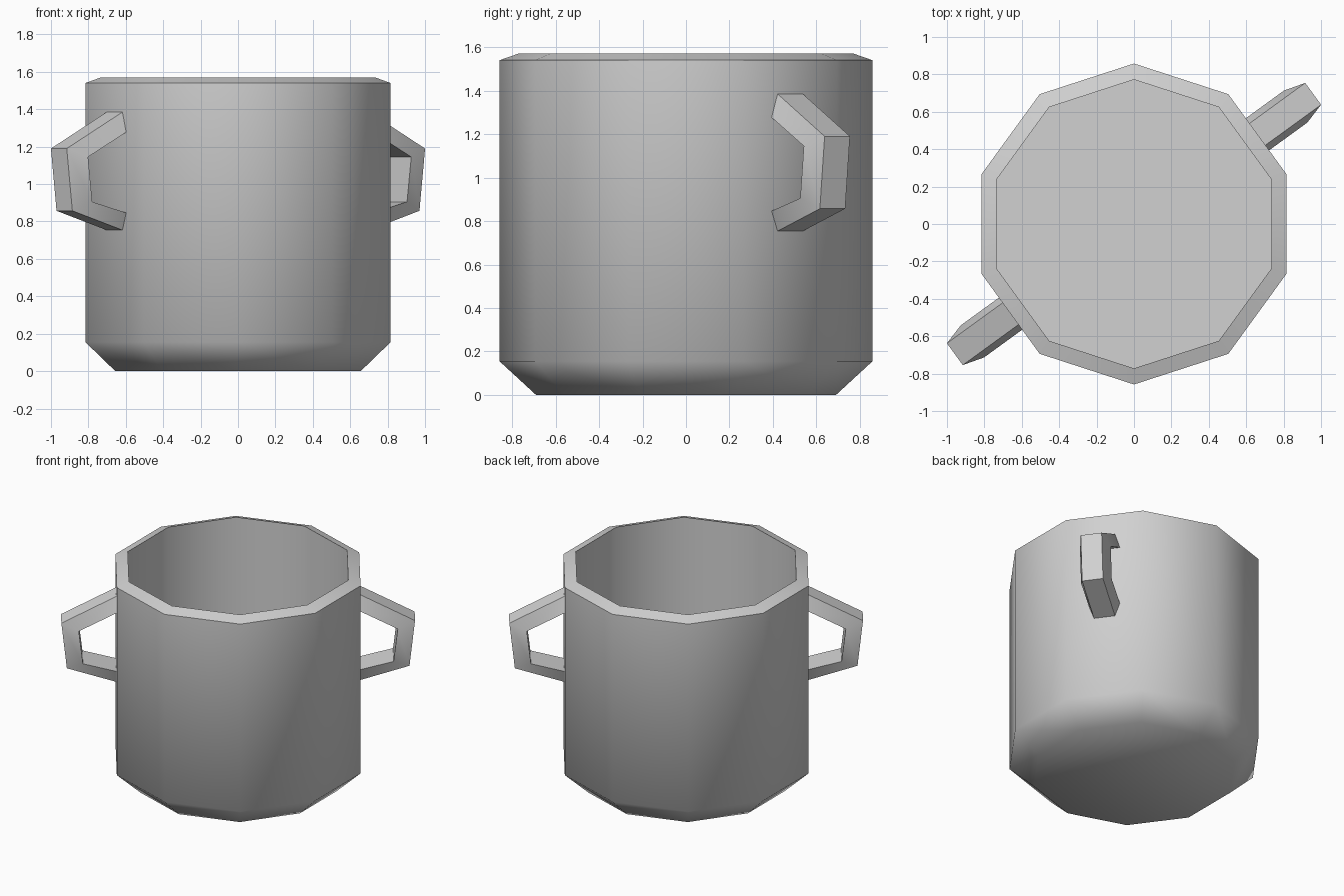
import bpy
import bmesh
from math import sin, cos, pi, radians

cube = bpy.data.objects.get("Cube")
if cube:
    bpy.data.objects.remove(cube, do_unlink=True)

GREY = 0.64
metal = bpy.data.materials.new("grey_metal")
metal.use_nodes = True
metal.diffuse_color = (GREY, GREY, GREY, 1)
metal.node_tree.nodes["Principled BSDF"].inputs["Base Color"].default_value = (GREY, GREY, GREY, 1)


def loft(name, rings):
    """Skin a list of closed rings and cap both ends."""
    bm = bmesh.new()
    loops = [[bm.verts.new(p) for p in ring] for ring in rings]
    for a, b in zip(loops, loops[1:]):
        n = len(a)
        for i in range(n):
            j = (i + 1) % n
            bm.faces.new((a[i], a[j], b[j], b[i]))
    bm.faces.new(loops[0])
    bm.faces.new(loops[-1])
    bmesh.ops.recalc_face_normals(bm, faces=bm.faces)
    mesh = bpy.data.meshes.new(name)
    bm.to_mesh(mesh)
    bm.free()
    mesh.materials.append(metal)
    obj = bpy.data.objects.new(name, mesh)
    bpy.context.collection.objects.link(obj)
    bpy.ops.object.select_all(action="DESELECT")
    obj.select_set(True)
    bpy.context.view_layer.objects.active = obj
    bpy.ops.object.shade_smooth_by_angle(angle=radians(55))
    return obj


# Pot body: ten-sided, chamfered base, sloped rim, hollow inside
SIDES = 10


def polygon(radius, z):
    return [(radius * sin(2 * pi * i / SIDES), radius * cos(2 * pi * i / SIDES), z)
            for i in range(SIDES)]


profile = [(0.69, 0), (0.858, 0.155), (0.858, 1.54), (0.772, 1.57), (0.772, 0.14)]
loft("pot_body", [polygon(r, z) for r, z in profile])

# Handles: tapered bars bent around three segments, outer and inner (radius, height)
outer = [(0.81, 1.388), (1.184, 1.19), (1.147, 0.857), (0.81, 0.752)]
inner = [(0.81, 1.28), (1.068, 1.145), (1.04, 0.905), (0.81, 0.845)]
OUTER_HALF, INNER_HALF = 0.072, 0.106
for name, turn in (("left_handle", 36), ("right_handle", 216)):
    rings = [[(ro, -OUTER_HALF, zo), (ro, OUTER_HALF, zo),
              (ri, INNER_HALF, zi), (ri, -INNER_HALF, zi)]
             for (ro, zo), (ri, zi) in zip(outer, inner)]
    handle = loft(name, rings)
    handle.rotation_euler.z = radians(turn)
